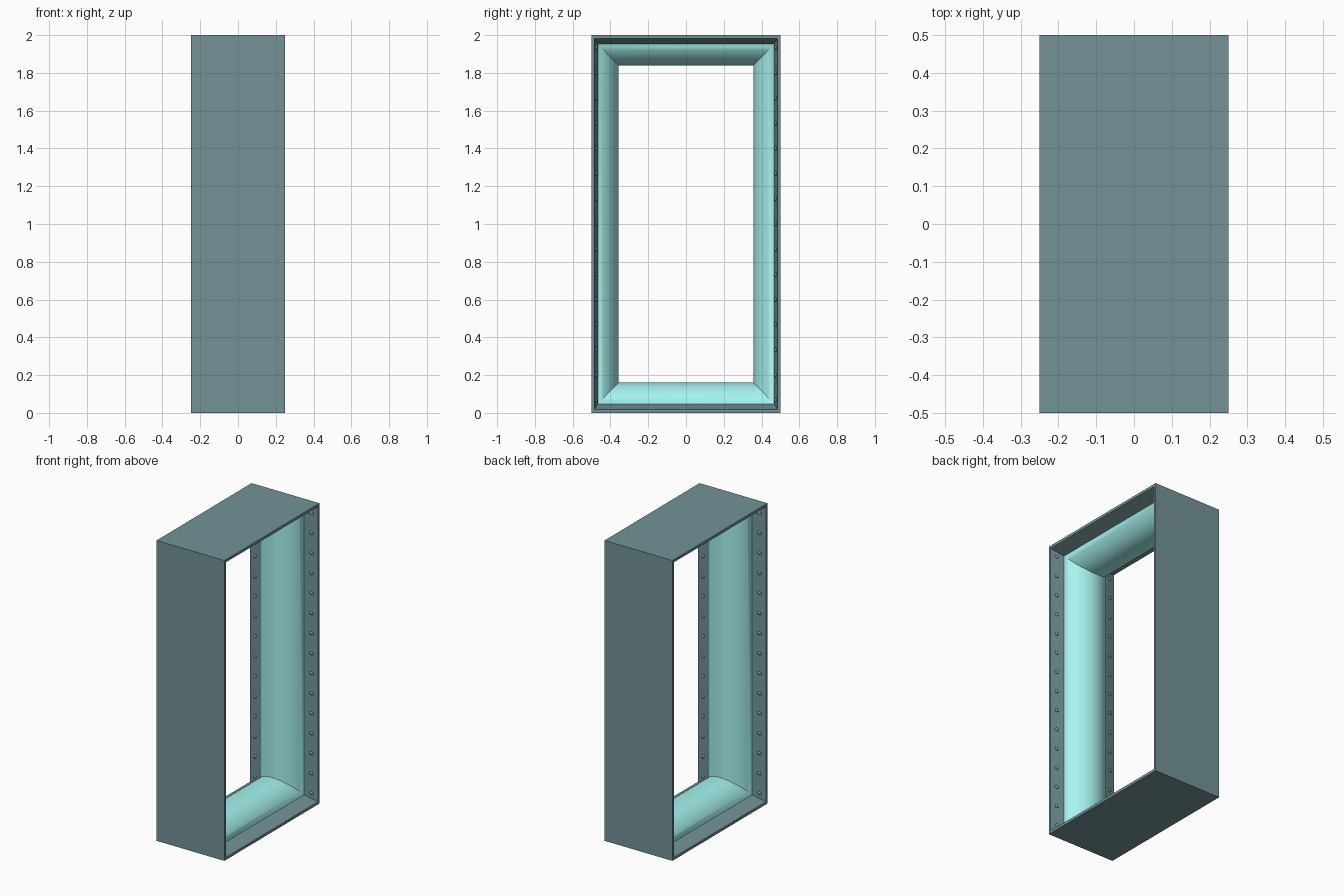
import bpy, bmesh
from math import sin, cos, atan2, pi
from mathutils import Matrix, Vector

if "Cube" in bpy.data.objects:
    bpy.data.objects.remove(bpy.data.objects["Cube"])


def material(name, color):
    m = bpy.data.materials.new(name)
    m.diffuse_color = (*color, 1)
    m.use_nodes = True
    m.node_tree.nodes["Principled BSDF"].inputs["Base Color"].default_value = m.diffuse_color
    return m


frame_mat = material("frame_grey_teal", (0.17, 0.29, 0.31))
panel_mat = material("panel_light_cyan", (0.38, 0.90, 0.87))


def add_object(name, bm, mat, smooth=True):
    bmesh.ops.recalc_face_normals(bm, faces=bm.faces)
    me = bpy.data.meshes.new(name)
    bm.to_mesh(me)
    bm.free()
    me.materials.append(mat)
    ob = bpy.data.objects.new(name, me)
    bpy.context.collection.objects.link(ob)
    if smooth:
        bpy.ops.object.select_all(action='DESELECT')
        ob.select_set(True)
        bpy.context.view_layer.objects.active = ob
        bpy.ops.object.shade_smooth_by_angle(angle=0.6)
    return ob


def mitred_ring(name, profile, mat, smooth):
    """Sweep a closed profile of (x, side inset, top/bottom inset) round the doorway."""
    bm = bmesh.new()
    rings = []
    for x, sy, sz in profile:
        y, lo, hi = 0.5 - sy, sz, 2 - sz
        rings.append([bm.verts.new((x, a, b)) for a, b in
                      ((-y, lo), (y, lo), (y, hi), (-y, hi))])
    for i, a in enumerate(rings):
        b = rings[(i + 1) % len(rings)]
        for k in range(4):
            j = (k + 1) % 4
            bm.faces.new((a[k], a[j], b[j], b[k]))
    return add_object(name, bm, mat, smooth)


# Outer frame with gently sloping inner borders
mitred_ring("door_frame", [(-.25, 0, 0), (.25, 0, 0), (.25, .015, .018),
                           (.16, .034, .048), (-.16, .034, .048),
                           (-.25, .015, .018)], frame_mat, False)

# Bulging inner lining, circular-arc section
half, sag = 0.16, 0.108
R = (half ** 2 + sag ** 2) / (2 * sag)
end = atan2(half, R - sag)
arc = []
for i in range(25):
    t = end * (1 - i / 12)
    h = R * cos(t) - (R - sag)
    arc.append((R * sin(t), .034 + h, .048 + h * .112 / sag))
mitred_ring("curved_lining", arc, panel_mat, True)

# Rivets down both edges of both side walls
bm = bmesh.new()
tilt = atan2(.019, .09)
for sx in (-1, 1):
    for sy in (-1, 1):
        normal = Vector((sx * sin(tilt), -sy * cos(tilt), 0))
        rot = normal.to_track_quat('Z', 'Y').to_matrix().to_4x4()
        for i in range(15):
            pos = Matrix.Translation((sx * .208, sy * .4765, (i + .5) * 2 / 15))
            bmesh.ops.create_uvsphere(bm, u_segments=12, v_segments=8, radius=.012,
                                      matrix=pos @ rot @ Matrix.Diagonal((1, 1, .75, 1)))
add_object("rivets", bm, frame_mat)
